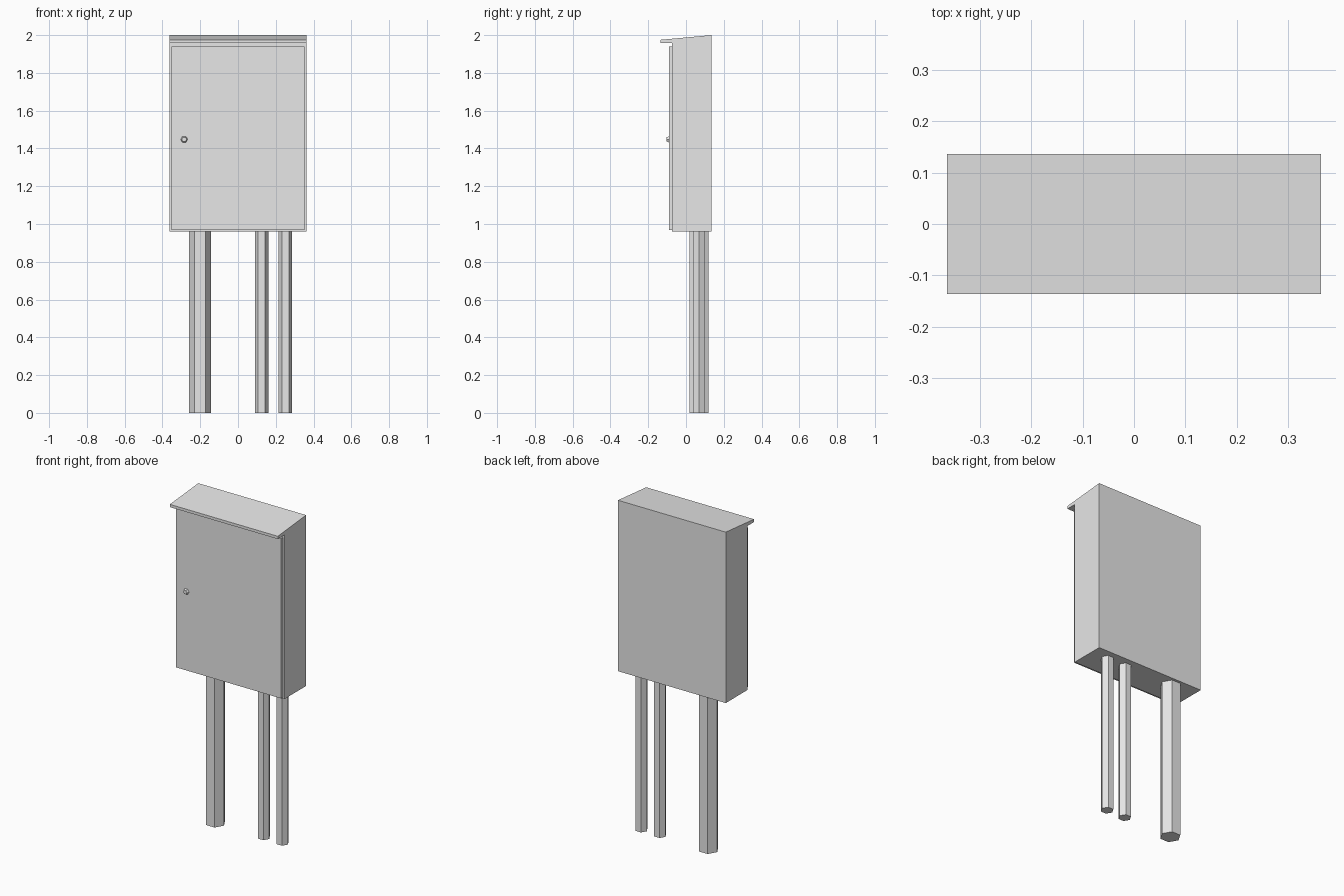
import bpy
import bmesh
from math import pi
from mathutils import Matrix

old = bpy.data.objects.get("Cube")
if old:
    bpy.data.objects.remove(old, do_unlink=True)

# Single painted metal colour
grey = bpy.data.materials.new("light_grey_metal")
grey.use_nodes = True
colour = (0.8, 0.8, 0.8, 1)
grey.diffuse_color = colour
grey.node_tree.nodes["Principled BSDF"].inputs["Base Color"].default_value = colour


def finish(name, bm):
    bmesh.ops.recalc_face_normals(bm, faces=bm.faces)
    mesh = bpy.data.meshes.new(name)
    bm.to_mesh(mesh)
    bm.free()
    mesh.materials.append(grey)
    obj = bpy.data.objects.new(name, mesh)
    bpy.context.collection.objects.link(obj)
    return obj


def extrude_profile(name, profile, half_width):
    """Extrude a (y, z) outline along x."""
    bm = bmesh.new()
    face = bm.faces.new([bm.verts.new((-half_width, y, z)) for y, z in profile])
    result = bmesh.ops.extrude_face_region(bm, geom=[face])
    moved = [v for v in result["geom"] if isinstance(v, bmesh.types.BMVert)]
    bmesh.ops.translate(bm, verts=moved, vec=(2 * half_width, 0, 0))
    return finish(name, bm)


def hexagon(name, centre, r1, r2, depth, turn=0.0):
    bm = bmesh.new()
    bmesh.ops.create_cone(bm, cap_ends=True, segments=6, radius1=r1, radius2=r2, depth=depth)
    # Put two corners on the x axis
    corner = max(bm.verts, key=lambda v: v.co.x).co
    spin = Matrix.Rotation(-Matrix.Identity(2).col[0].angle_signed(corner.xy), 4, "Z")
    spin = spin if abs((spin @ corner).y) < 0.001 else spin.inverted()
    place = Matrix.Translation(centre) @ Matrix.Rotation(turn, 4, "X") @ spin
    bmesh.ops.transform(bm, matrix=place, verts=bm.verts)
    return finish(name, bm)


# Cabinet box with sloping roof and front overhang
BOTTOM, BACK, FRONT = 0.96, 0.136, -0.073
extrude_profile("cabinet_body", [
    (FRONT, BOTTOM), (BACK, BOTTOM), (BACK, 2.0),
    (-BACK, 1.975), (-BACK, 1.958), (FRONT, 1.958)], 0.363)

# Door panel standing proud of the front
DOOR = -0.09
extrude_profile("door", [(DOOR, 0.968), (FRONT, 0.968), (FRONT, 1.94), (DOOR, 1.94)], 0.353)

# Tapered hexagonal lock
hexagon("door_lock", (-0.285, DOOR - 0.006, 1.448), 0.019, 0.013, 0.013, pi / 2)

# Conduit pipes below the cabinet
for name, x, radius in (("wide_pipe", -0.201, 0.058),
                        ("inner_pipe", 0.125, 0.036),
                        ("outer_pipe", 0.251, 0.036)):
    hexagon(name, (x, 0.07, BOTTOM / 2), radius, radius, BOTTOM)
